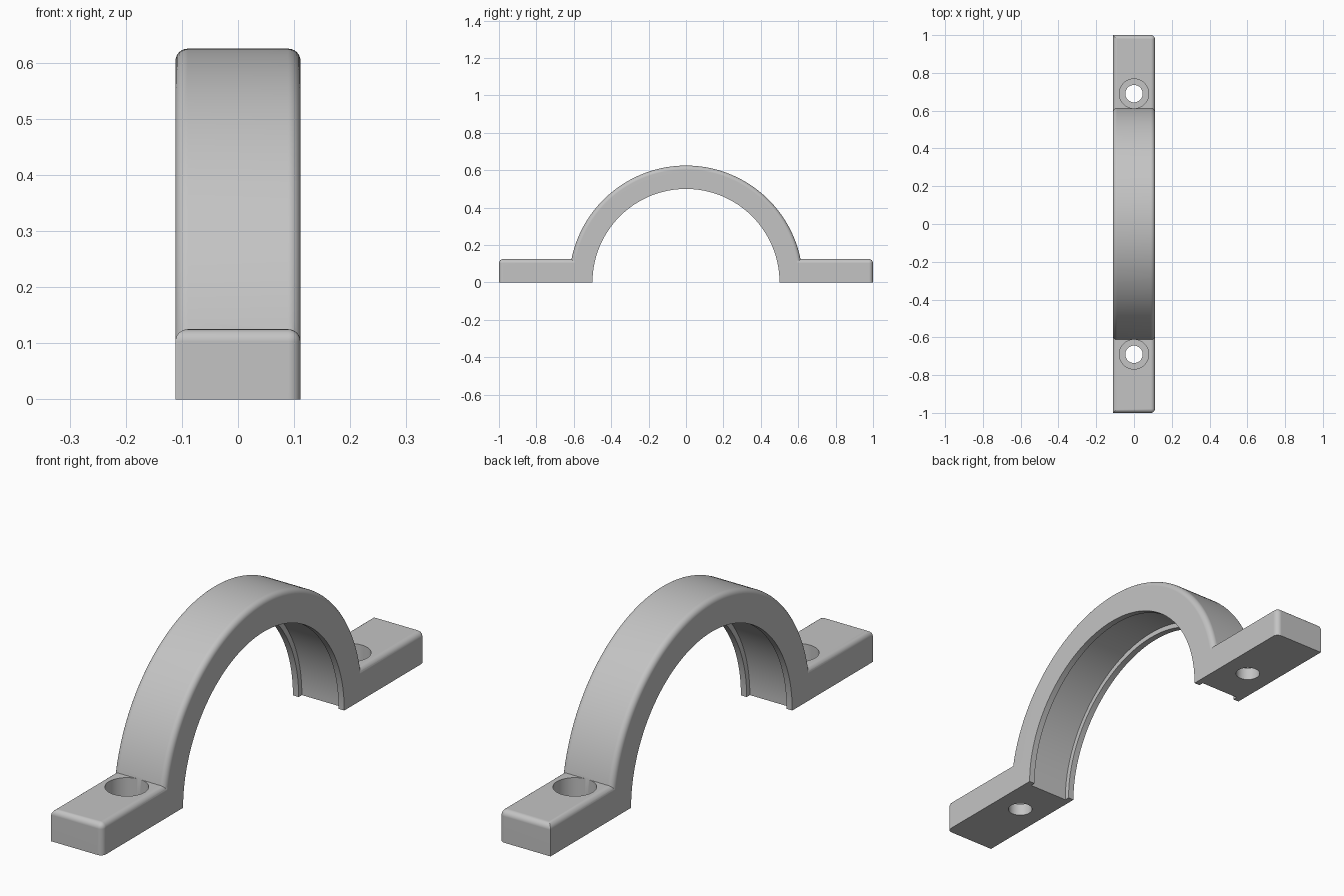
import bpy, bmesh
from math import pi, sin, cos, radians

cube = bpy.data.objects.get("Cube")
if cube:
    bpy.data.objects.remove(cube, do_unlink=True)

HALF_W = 0.1115            # half width of the strap
OUTER, INNER = 0.625, 0.5  # arch radii
LIP, GROOVE = 0.025, 0.02  # lip width and groove depth
ROUND = 0.022              # rounded edge radius
TAB_H = 0.125
HOLE_Y = 0.69

metal = bpy.data.materials.new("plain grey")
metal.use_nodes = True
grey = (0.55, 0.55, 0.55, 1)
metal.diffuse_color = grey
metal.node_tree.nodes["Principled BSDF"].inputs["Base Color"].default_value = grey


def make_object(name, bm):
    bmesh.ops.recalc_face_normals(bm, faces=bm.faces[:])
    mesh = bpy.data.meshes.new(name)
    bm.to_mesh(mesh)
    bm.free()
    mesh.materials.append(metal)
    obj = bpy.data.objects.new(name, mesh)
    bpy.context.collection.objects.link(obj)
    return obj


def combine(target, other, operation):
    """Apply a boolean, then drop the operand."""
    mod = target.modifiers.new(operation.lower(), 'BOOLEAN')
    mod.operation, mod.object, mod.solver = operation, other, 'EXACT'
    bpy.context.view_layer.objects.active = target
    bpy.ops.object.modifier_apply(modifier=mod.name)
    bpy.data.objects.remove(other, do_unlink=True)


def make_arch():
    # Half of the cross-section as (x, radius), mirrored to make the whole
    steps = 6
    half = [(HALF_W - LIP, INNER + GROOVE), (HALF_W - LIP, INNER), (HALF_W, INNER)]
    for i in range(steps + 1):
        a = i / steps * pi / 2
        half.append((HALF_W - ROUND + ROUND * cos(a), OUTER - ROUND + ROUND * sin(a)))
    section = half + [(-x, r) for x, r in reversed(half)]

    # Sweep the section through a half turn
    bm = bmesh.new()
    turns = 96
    rings = []
    for k in range(turns + 1):
        a = pi * k / turns
        rings.append([bm.verts.new((x, r * cos(a), r * sin(a))) for x, r in section])
    n = len(section)
    for a, b in zip(rings, rings[1:]):
        for i in range(n):
            j = (i + 1) % n
            bm.faces.new((a[i], a[j], b[j], b[i]))
    bm.faces.new(rings[0])
    bm.faces.new(rings[-1])
    return make_object("clamp_bracket", bm)


def make_tab(side):
    # Foot block whose inner end is buried in the arch
    start, end = 0.57, 1.0
    bm = bmesh.new()
    bmesh.ops.create_cube(bm, size=1)
    for v in bm.verts:
        v.co.x *= 2 * HALF_W
        v.co.y = side * (start + (end - start) * (v.co.y * side + 0.5))
        v.co.z = (v.co.z + 0.5) * TAB_H
    # Round the top rim, and the upright corner on the left side only
    chosen = []
    for e in bm.edges:
        mid = (e.verts[0].co + e.verts[1].co) / 2
        top = mid.z > TAB_H * 0.9 and abs(mid.y) > start + 0.01
        upright = abs(mid.z - TAB_H / 2) < 0.01 and mid.x > 0 and abs(mid.y) > 0.9
        if top or upright:
            chosen.append(e)
    bmesh.ops.bevel(bm, geom=chosen, offset=ROUND, offset_type='OFFSET',
                    segments=6, profile=0.5, affect='EDGES')
    return make_object("tab", bm)


def make_drill(side, radius, low, high):
    bm = bmesh.new()
    bmesh.ops.create_cone(bm, cap_ends=True, segments=48, radius1=radius,
                          radius2=radius, depth=high - low)
    bmesh.ops.translate(bm, verts=bm.verts[:],
                        vec=(0, side * HOLE_Y, (low + high) / 2))
    drill = make_object("drill", bm)
    drill.hide_render = True
    return drill


# Arch with two tabs, each with a counterbored screw hole
bracket = make_arch()
for side in (1, -1):
    combine(bracket, make_tab(side), 'UNION')
for side in (1, -1):
    combine(bracket, make_drill(side, 0.078, 0.05, 0.2), 'DIFFERENCE')
    combine(bracket, make_drill(side, 0.046, -0.1, 0.1), 'DIFFERENCE')

# Smooth curved surfaces, crisp machined edges
bpy.ops.object.select_all(action='DESELECT')
bracket.select_set(True)
bpy.context.view_layer.objects.active = bracket
bpy.ops.object.shade_smooth_by_angle(angle=radians(30))
weighted = bracket.modifiers.new("weighted_normals", 'WEIGHTED_NORMAL')
weighted.keep_sharp = True
